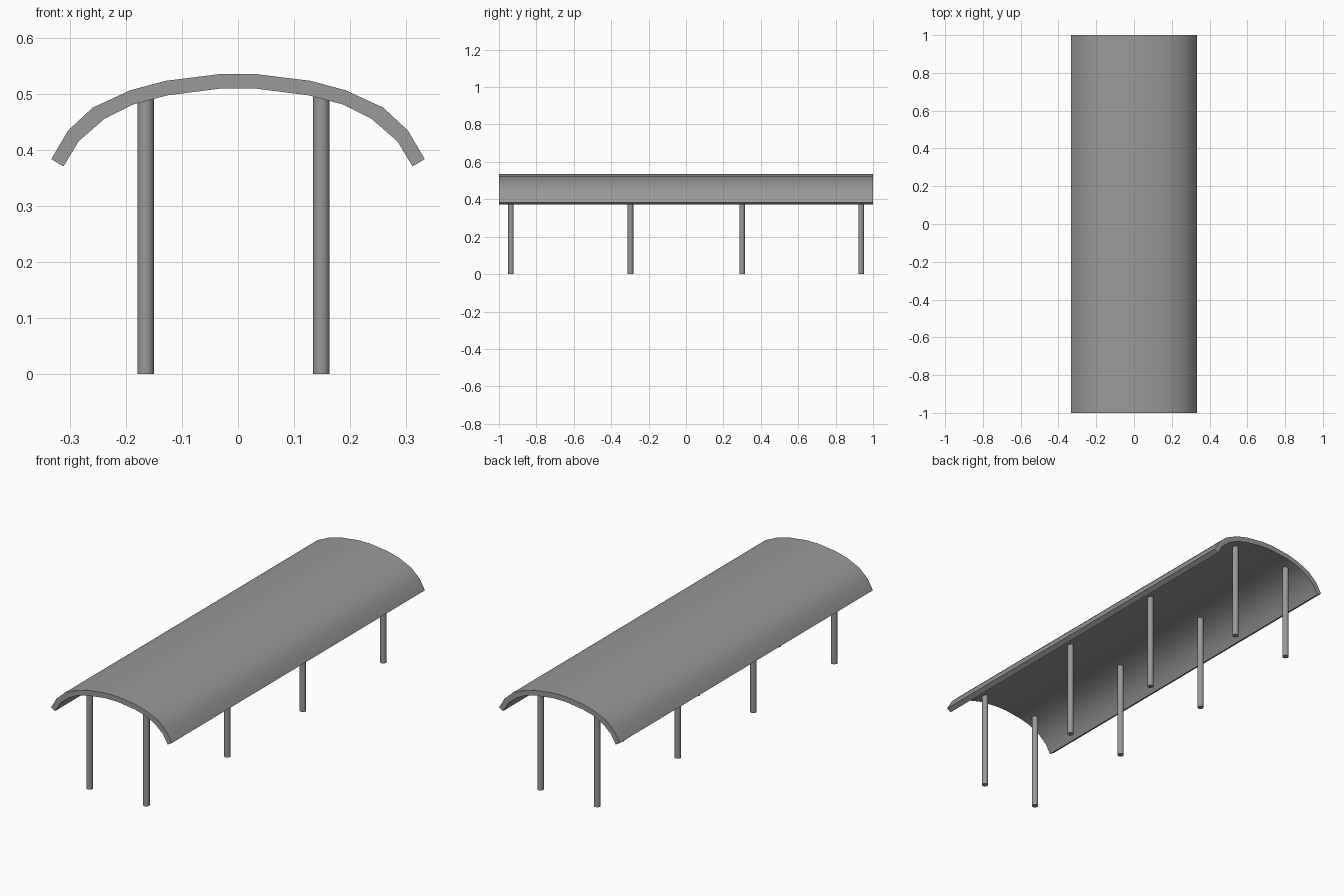
import bpy
import bmesh
from math import radians

cube = bpy.data.objects.get("Cube")
if cube:
    bpy.data.objects.remove(cube, do_unlink=True)

# Single grey finish
GREY = (0.32, 0.32, 0.32, 1.0)
grey = bpy.data.materials.new("plain_grey")
grey.use_nodes = True
grey.diffuse_color = GREY
grey.node_tree.nodes["Principled BSDF"].inputs["Base Color"].default_value = GREY


def finish(obj):
    obj.data.materials.append(grey)
    bpy.ops.object.select_all(action="DESELECT")
    obj.select_set(True)
    bpy.context.view_layer.objects.active = obj
    bpy.ops.object.shade_smooth_by_angle(angle=radians(35))


# Arched roof: half profiles from the crown to the eave, mirrored and extruded
OUTER = [(0.033, 0.536), (0.13, 0.524), (0.193, 0.507),
         (0.26, 0.476), (0.304, 0.435), (0.334, 0.384)]
INNER = [(0.033, 0.510), (0.127, 0.498), (0.187, 0.482),
         (0.239, 0.456), (0.285, 0.416), (0.312, 0.371)]


def mirrored(half):
    return [(-x, z) for x, z in reversed(half)] + half


section = mirrored(OUTER) + mirrored(INNER)[::-1]
bm = bmesh.new()
end = bm.faces.new([bm.verts.new((x, -1, z)) for x, z in section])
sweep = bmesh.ops.extrude_face_region(bm, geom=[end], use_keep_orig=True)
moved = [v for v in sweep["geom"] if isinstance(v, bmesh.types.BMVert)]
bmesh.ops.translate(bm, verts=moved, vec=(0, 2, 0))
bmesh.ops.recalc_face_normals(bm, faces=bm.faces)
mesh = bpy.data.meshes.new("arched_roof")
bm.to_mesh(mesh)
bm.free()
roof = bpy.data.objects.new("arched_roof", mesh)
bpy.context.collection.objects.link(roof)
finish(roof)

# Two rows of round posts, reaching just into the roof
HEIGHT = 0.495
for side, x in (("right", -0.165), ("left", 0.149)):
    for number, y in enumerate((-0.936, -0.297, 0.30, 0.936), 1):
        bpy.ops.mesh.primitive_cylinder_add(
            vertices=24, radius=0.015, depth=HEIGHT, location=(x, y, HEIGHT / 2))
        post = bpy.context.object
        post.name = f"{side}_post_{number}"
        finish(post)
